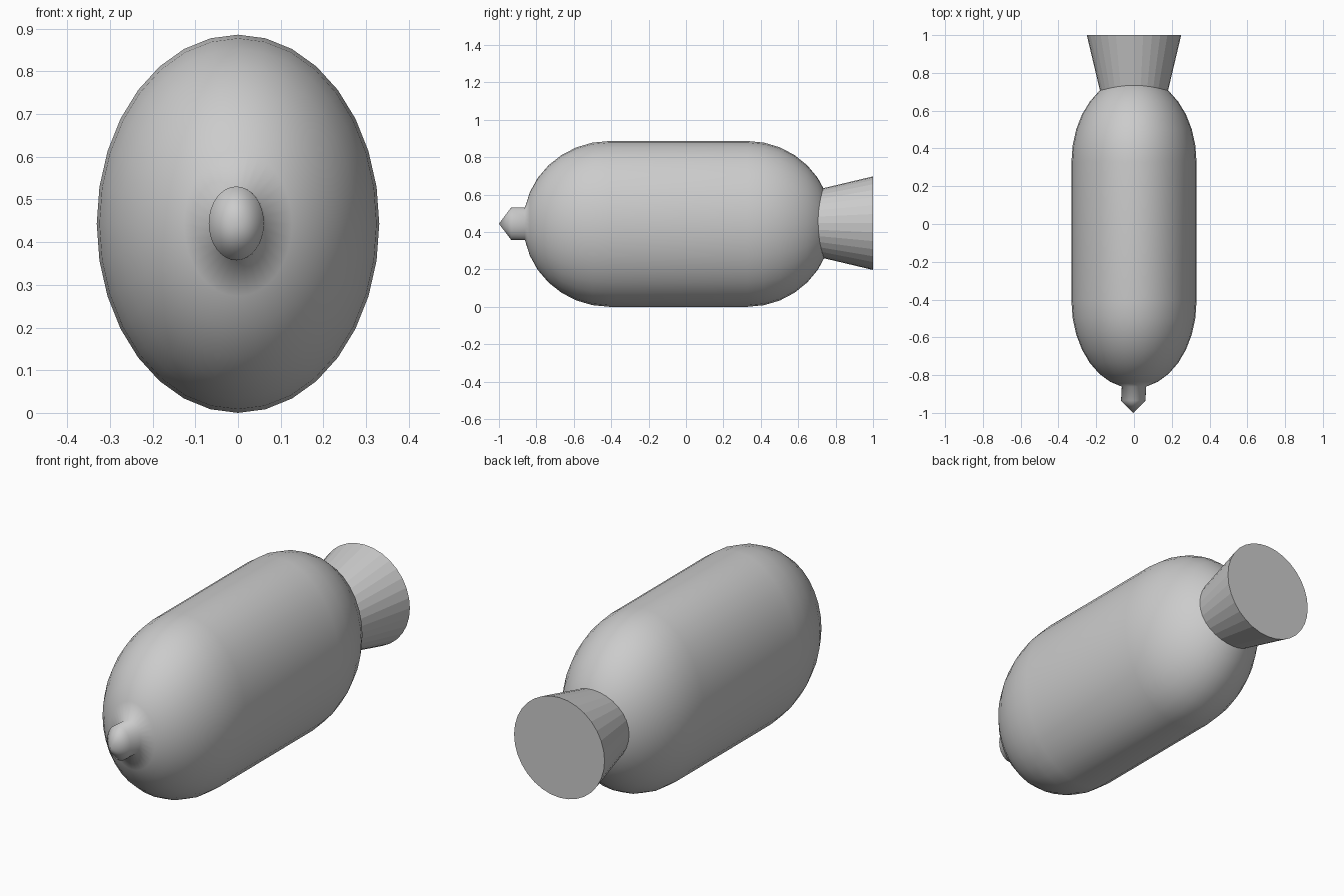
import bpy, bmesh, math

if "Cube" in bpy.data.objects:
    bpy.data.objects.remove(bpy.data.objects["Cube"])

grey = bpy.data.materials.new("plain grey")
grey.diffuse_color = (0.6, 0.6, 0.6, 1)
grey.use_nodes = True
grey.node_tree.nodes["Principled BSDF"].inputs["Base Color"].default_value = grey.diffuse_color
N = 32
STEP = math.pi / 16


def lathe(name, rings, smooth):
    """Loft rings (x, y, z, rx, rz) along y; a zero radius makes a tip."""
    bm = bmesh.new()
    loops = []
    for x, y, z, rx, rz in rings:
        if rx == 0:
            loops.append([bm.verts.new((x, y, z))] * N)
        else:
            loops.append([bm.verts.new((x + rx * math.sin(2 * math.pi * i / N), y,
                                        z + rz * math.cos(2 * math.pi * i / N)))
                          for i in range(N)])
    for a, b in zip(loops, loops[1:]):
        for i in range(N):
            j = (i + 1) % N
            face = list(dict.fromkeys((a[i], a[j], b[j], b[i])))
            bm.faces.new(face)
    for loop in (loops[0], loops[-1]):
        if loop[0] is not loop[1]:
            bm.faces.new(loop)
    bmesh.ops.recalc_face_normals(bm, faces=bm.faces[:])
    for f in bm.faces:
        f.smooth = smooth
    me = bpy.data.meshes.new(name)
    bm.to_mesh(me)
    bm.free()
    me.materials.append(grey)
    ob = bpy.data.objects.new(name, me)
    bpy.context.collection.objects.link(ob)
    return ob


# Capsule body whose front pole is drawn out into a small pointed nose
CZ, RX, RZ, L = 0.443, 0.331, 0.443, 0.46
s = math.sin(STEP)
rings = [(-0.004, -1.0, CZ + 0.001, 0, 0),
         (-0.004, -0.935, CZ + 0.001, RX * s, RZ * s)]
for k in range(1, 9):
    a = k * STEP
    rings.append((0, -0.41 - L * math.cos(a), CZ, RX * math.sin(a), RZ * math.sin(a)))
for k in range(8, 0, -1):
    a = k * STEP
    rings.append((0, 0.33 + (L - 0.01) * math.cos(a), CZ, RX * math.sin(a), RZ * math.sin(a)))
rings.append((0, 0.78, CZ, 0, 0))
lathe("body", rings, True)

# Flared, flat-shaded tail cone sunk into the rear of the body
lathe("tail_cone", [(0, 0.60, 0.447, 0.155, 0.155), (0, 1.0, 0.447, 0.25, 0.25)], False)
